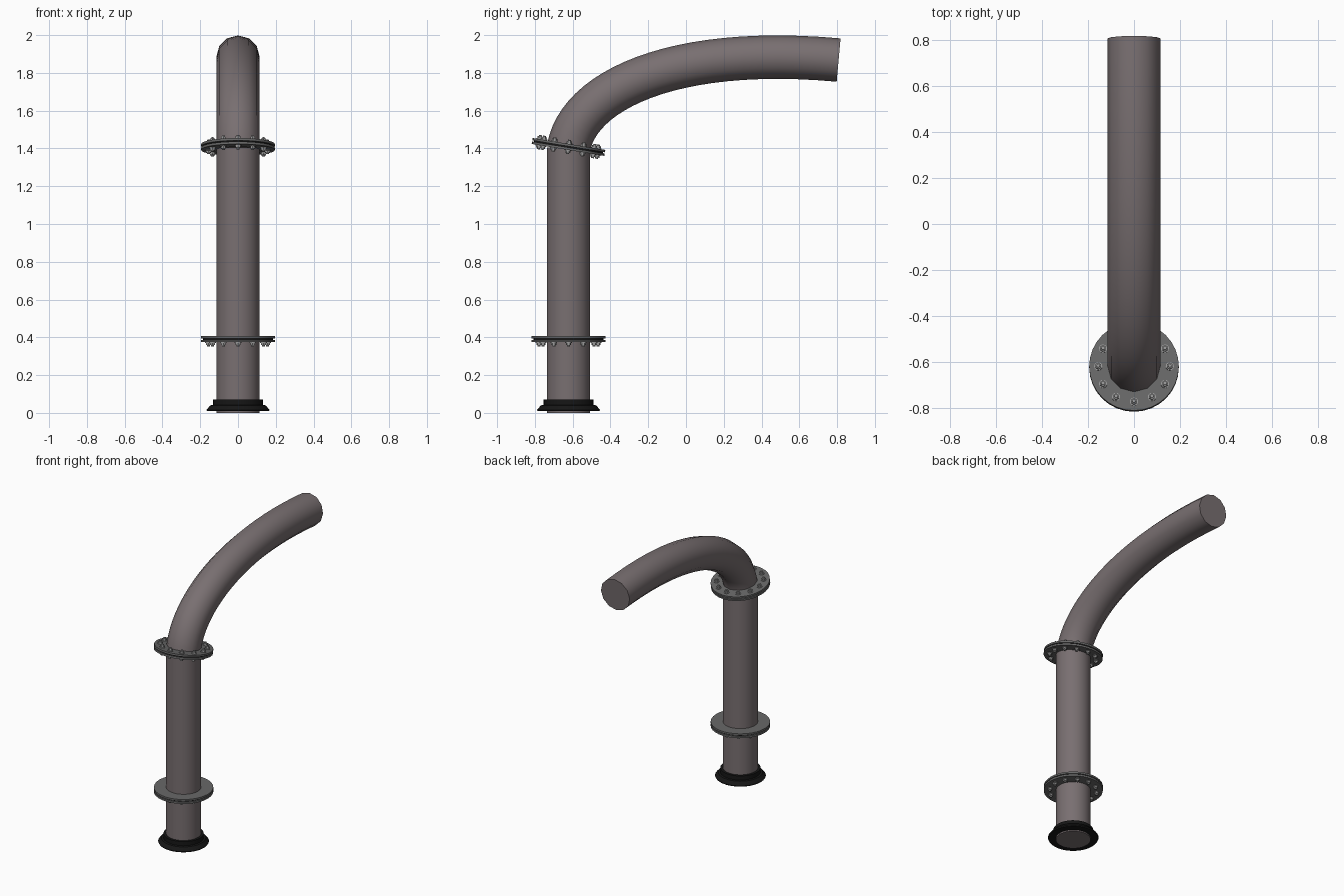
import bpy, bmesh, math
from mathutils import Vector, Matrix

if "Cube" in bpy.data.objects:
    bpy.data.objects.remove(bpy.data.objects["Cube"])

CY = -0.622          # y of the upright's axis
R = 0.115            # pipe radius
TILT = math.radians(-9.3)


def material(name, r, g, b):
    m = bpy.data.materials.new(name)
    m.diffuse_color = (r, g, b, 1)
    m.use_nodes = True
    m.node_tree.nodes["Principled BSDF"].inputs["Base Color"].default_value = m.diffuse_color
    return m


PIPE = material("pipe_paint", 0.19, 0.16, 0.165)
STEEL = material("flange_steel", 0.14, 0.14, 0.14)
BOLT = material("bolt_steel", 0.32, 0.32, 0.32)
RUBBER = material("black_base", 0.008, 0.008, 0.008)


def finish(bm, name, mat, matrix):
    bmesh.ops.recalc_face_normals(bm, faces=bm.faces)
    me = bpy.data.meshes.new(name)
    bm.to_mesh(me)
    bm.free()
    ob = bpy.data.objects.new(name, me)
    bpy.context.collection.objects.link(ob)
    me.materials.append(mat)
    ob.matrix_world = matrix
    bpy.ops.object.select_all(action='DESELECT')
    ob.select_set(True)
    bpy.context.view_layer.objects.active = ob
    bpy.ops.object.shade_smooth_by_angle(angle=math.radians(35))
    return ob


def lathe(name, profile, mat, matrix, n=32, closed=True):
    """Revolve (radius, z) points; closed joins last to first, else caps the ends."""
    bm = bmesh.new()
    rings = [[bm.verts.new((r * math.cos(2 * math.pi * i / n), r * math.sin(2 * math.pi * i / n), z))
              for i in range(n)] for r, z in profile]
    pairs = list(zip(rings, rings[1:])) + ([(rings[-1], rings[0])] if closed else [])
    for a, b in pairs:
        for i in range(n):
            bm.faces.new((a[i], a[(i + 1) % n], b[(i + 1) % n], b[i]))
    if not closed:
        bm.faces.new(rings[0])
        bm.faces.new(rings[-1])
    return finish(bm, name, mat, matrix)


def bolts(name, sides, matrix):
    """Ring of 12 washers, hex heads and stud tips; sides lists (direction, start z)."""
    bm = bmesh.new()
    for k in range(12):
        a = k * math.pi / 6
        for d, z0 in sides:
            z = z0
            for rad, h, seg in ((0.018, 0.004, 12), (0.014, 0.011, 6), (0.008, 0.007, 8)):
                bmesh.ops.create_cone(
                    bm, cap_ends=True, segments=seg, radius1=rad, radius2=rad, depth=h,
                    matrix=Matrix.Translation((0.156 * math.cos(a), 0.156 * math.sin(a), z + d * h / 2)))
                z += d * h
    return finish(bm, name, BOLT, matrix)


def flange(name, matrix, sides):
    # two plates with a thin recessed gasket between them
    for label, lo, hi in (("lower", -0.016, -0.003), ("upper", 0.003, 0.016)):
        lathe(f"{name}_{label}_plate", [(0.10, lo), (0.195, lo), (0.195, hi), (0.10, hi)],
              STEEL, matrix)
    lathe(f"{name}_gasket", [(0.10, -0.003), (0.185, -0.003), (0.185, 0.003), (0.10, 0.003)],
          RUBBER, matrix)
    bolts(f"{name}_bolts", sides, matrix)


base = Matrix.Translation((0, CY, 0))

# upright pipe
lathe("upright_pipe", [(R, 0.0), (R, 1.405)], PIPE, base, closed=False)

# flared base collar
lathe("base_collar", [(0.11, 0.072), (0.132, 0.072), (0.132, 0.042), (0.146, 0.04),
                      (0.167, 0.016), (0.163, 0.009), (0.11, 0.009)], RUBBER, base)

# flanges: the lower one is bolted from below, the upper one is tilted
flange("lower_flange", Matrix.Translation((0, CY, 0.39)), [(-1, -0.016)])
flange("upper_flange", Matrix.Translation((0, CY, 1.408)) @ Matrix.Rotation(TILT, 4, 'X'),
       [(1, 0.016), (-1, -0.016)])

# curved outlet pipe: 12-sided section swept along a Bezier curve
p0 = Vector((0, CY, 1.40))
p3 = Vector((0, 0.808, 1.868))
p1 = p0 + 0.30 * Vector((0, math.sin(-TILT), math.cos(TILT)))
p2 = p3 - 0.90 * Vector((0, 0.996, -0.09))
bm = bmesh.new()
rings, steps, n = [], 24, 12
for s in range(steps + 1):
    t = s / steps
    u = 1 - t
    c = u**3 * p0 + 3 * u * u * t * p1 + 3 * u * t * t * p2 + t**3 * p3
    d = (u * u * (p1 - p0) + 2 * u * t * (p2 - p1) + t * t * (p3 - p2)).normalized()
    side = Vector((1, 0, 0))
    up = side.cross(d)
    rings.append([bm.verts.new(c + R * (math.cos(2 * math.pi * i / n) * side +
                                        math.sin(2 * math.pi * i / n) * up)) for i in range(n)])
for a, b in zip(rings, rings[1:]):
    for i in range(n):
        bm.faces.new((a[i], a[(i + 1) % n], b[(i + 1) % n], b[i]))
bm.faces.new(rings[0])
bm.faces.new(rings[-1])
finish(bm, "curved_outlet_pipe", PIPE, Matrix.Identity(4))
